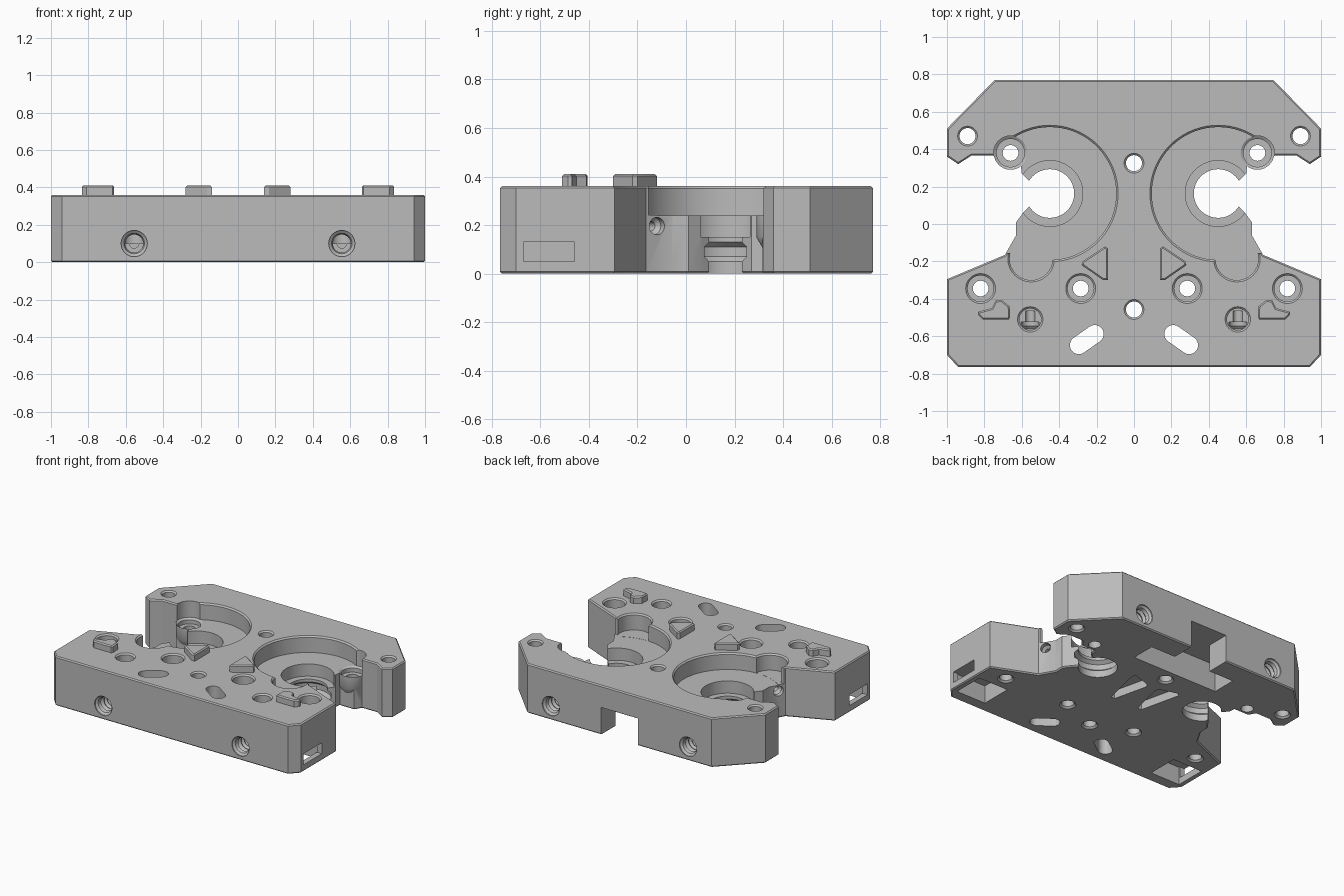
import bpy, bmesh, math
from mathutils import Vector, Matrix

cube = bpy.data.objects.get("Cube")
if cube:
    bpy.data.objects.remove(cube, do_unlink=True)

HEIGHT = 0.36
FLOOR = 0.24      # floor of the big round pockets
CHAMFER = 0.008

grey = bpy.data.materials.new("plain_grey")
grey.use_nodes = True
grey.diffuse_color = (0.5, 0.5, 0.5, 1)
grey.node_tree.nodes["Principled BSDF"].inputs["Base Color"].default_value = (0.5, 0.5, 0.5, 1)


def make_object(name, bm):
    bmesh.ops.recalc_face_normals(bm, faces=bm.faces)
    mesh = bpy.data.meshes.new(name)
    bm.to_mesh(mesh)
    bm.free()
    mesh.materials.append(grey)
    obj = bpy.data.objects.new(name, mesh)
    bpy.context.scene.collection.objects.link(obj)
    return obj


def prism(name, points, z0, z1, chamfer=0.0):
    bm = bmesh.new()
    base = bm.faces.new([bm.verts.new((x, y, z0)) for x, y in points])
    side = bmesh.ops.extrude_face_region(bm, geom=[base], use_keep_orig=True)
    moved = [v for v in side["geom"] if isinstance(v, bmesh.types.BMVert)]
    bmesh.ops.translate(bm, verts=moved, vec=(0, 0, z1 - z0))
    bmesh.ops.recalc_face_normals(bm, faces=bm.faces)
    if chamfer:
        rims = [e for e in bm.edges if abs(e.verts[0].co.z - e.verts[1].co.z) < 1e-5]
        bmesh.ops.bevel(bm, geom=rims, offset=chamfer, segments=1,
                        affect='EDGES', profile=0.5)
    return make_object(name, bm)


def lathe(name, profile, location, axis=(0, 0, 1), sides=32):
    """Closed turned solid from (radius, height) pairs."""
    turn = Vector(axis).to_track_quat('Z', 'Y').to_matrix().to_4x4()
    place = Matrix.Translation(location) @ turn
    bm = bmesh.new()
    rings = []
    for r, z in profile:
        angles = [math.tau * i / sides for i in range(sides)]
        rings.append([bm.verts.new(place @ Vector((r * math.cos(a), r * math.sin(a), z)))
                      for a in angles])
    for low, high in zip(rings, rings[1:]):
        for i in range(sides):
            j = (i + 1) % sides
            bm.faces.new((low[i], low[j], high[j], high[i]))
    bm.faces.new(rings[0][::-1])
    bm.faces.new(rings[-1])
    return make_object(name, bm)


def combine(body, tool, operation='DIFFERENCE'):
    tool.hide_render = True
    mod = body.modifiers.new("cut", 'BOOLEAN')
    mod.operation = operation
    mod.solver = 'EXACT'
    mod.object = tool
    bpy.context.view_layer.objects.active = body
    bpy.ops.object.modifier_apply(modifier=mod.name)
    bpy.data.objects.remove(tool, do_unlink=True)


def rim(r, z):
    """Profile end: flared edge where a bore meets the top."""
    return [(r, z), (r, HEIGHT - 0.01), (r + 0.01, HEIGHT), (r + 0.01, HEIGHT + 0.1)]


def mirror(obj):
    mod = obj.modifiers.new("mirror", 'MIRROR')
    mod.use_axis = (True, False, False)
    mod.merge_threshold = 0.0005


def slot_points(a, b, r):
    a, b = Vector(a), Vector(b)
    start = math.atan2((b - a).y, (b - a).x) - math.pi / 2
    pts = []
    for centre, offset in ((b, start), (a, start + math.pi)):
        for i in range(13):
            t = offset + math.pi * i / 12
            pts.append((centre.x + r * math.cos(t), centre.y + r * math.sin(t)))
    return pts


# Plate with the side mouths
half = [(.745, .77), (1, .51), (1, .36), (.94, .32), (.87, .365), (.75, .365),
        (.72, .315), (.605, .315), (.6, .27), (.545, .215), (.45, .215), (.45, .11),
        (.545, .11), (.59, .064), (.63, .01), (.63, -.06), (.69, -.165),
        (1, -.295), (1, -.7), (.94, -.765)]
plate = prism("main_plate", half + [(-x, y) for x, y in reversed(half)],
              0, HEIGHT, CHAMFER)

# Screw boss at the edge of the round pocket
combine(plate, lathe("boss", [(.05, .08), (.09, .15), (.09, .3)], (.66, .38, 0)), 'UNION')

# Round pocket, stepped seat, grooved bore
pocket = [(.13, -.1), (.13, .05), (.155, .07), (.155, .11), (.13, .13), (.13, .15),
          (.176, .15), (.176, FLOOR)] + rim(.355, FLOOR)
combine(plate, lathe("pocket", pocket, (.45, .163, 0), sides=72))
combine(plate, lathe("lobe", rim(.115, FLOOR + .001), (.55, -.185, 0)))
combine(plate, prism("side_opening", [(.6, -.155), (.8, -.155), (.8, .1), (.6, .1)],
                     FLOOR + .002, .5))

# Boss bore and counterbored screw holes
combine(plate, lathe("boss_bore", [(.042, -.1), (.042, .2), (.075, .2), (.075, FLOOR - .01),
                                   (.091, FLOOR + .001), (.091, .5)], (.66, .38, 0)))
for x in (.285, .82):
    bore = [(.055, -.1), (.055, 0), (.042, .012), (.042, .18), (.07, .18)] + rim(.07, .19)
    combine(plate, lathe("screw_hole", bore, (x, -.345, 0)))

# Plain through holes, blind hole, slot
for x, y in ((0, .325), (0, -.457), (.89, .47)):
    hole = [(.055, -.1), (.055, 0), (.043, .012)] + rim(.043, .1)
    combine(plate, lathe("through_hole", hole, (x, y, 0)))
combine(plate, lathe("blind_hole", rim(.058, .1), (.555, -.51, 0)))
combine(plate, prism("slot", slot_points((.21, -.588), (.295, -.648), .048), -.1, .5))

# Threaded holes in the front and back, small hole in the slanted side
thread = [(.025, -.3), (.025, -.24), (.048, -.24)]
for i in range(5):
    z = -.22 + .036 * i
    thread += [(.048, z), (.062, z + .016), (.048, z + .032)]
thread += [(.055, -.02), (.07, -.008), (.07, .05)]
combine(plate, lathe("front_thread", thread, (.555, -.765, .1), (0, -1, 0)))
combine(plate, lathe("back_thread", thread, (.555, .77, .1), (0, 1, 0)))
combine(plate, lathe("side_hole", [(.02, -.15), (.02, -.05), (.036, -.03), (.036, .06)],
                     (.664, -.12, .196), (.87, .5, 0), 24))

# Underside pockets
wing = [(.15, .9), (.15, .6), (.35, .6), (.35, .42)]
combine(plate, prism("back_notch", wing + [(-x, y) for x, y in reversed(wing)], -.1, .2))
combine(plate, prism("triangle_recess", [(.1, -.08), (.13, -.08), (.2, .22), (.18, .24),
                                         (.05, .2), (.04, .17)], -.1, .06))
combine(plate, prism("corner_pocket", [(.72, -.68), (.96, -.68), (.96, -.45), (.72, -.45)],
                     -.1, .131))
combine(plate, prism("side_slot", [(.9, -.67), (1.1, -.67), (1.1, -.46), (.9, -.46)],
                     .05, .13))

# Keep the finished half and mirror it
bm = bmesh.new()
bm.from_mesh(plate.data)
bmesh.ops.bisect_plane(bm, geom=bm.verts[:] + bm.edges[:] + bm.faces[:], dist=1e-5,
                       plane_co=(0, 0, 0), plane_no=(1, 0, 0), clear_inner=True)
bm.to_mesh(plate.data)
bm.free()
mirror(plate)

# Raised locating pegs
inner = prism("inner_pegs", [(.14, -.13), (.155, -.12), (.275, -.2), (.28, -.22),
                             (.165, -.3), (.14, -.3)][::-1], HEIGHT - .02, .41, CHAMFER)
inner.data.transform(Matrix.Identity(4))
outer = prism("outer_pegs", [(.835, -.485), (.81, -.51), (.67, -.51), (.662, -.5),
                             (.665, -.44), (.71, -.405), (.74, -.41), (.76, -.45),
                             (.835, -.47)], HEIGHT - .02, .41, CHAMFER)
# The inner peg's slanted edges face outwards
for peg in (inner, outer):
    mirror(peg)

# Smooth bores with crisp edges
bpy.ops.object.select_all(action='DESELECT')
for obj in (plate, inner, outer):
    obj.select_set(True)
bpy.context.view_layer.objects.active = plate
bpy.ops.object.shade_smooth_by_angle(angle=math.radians(30))
